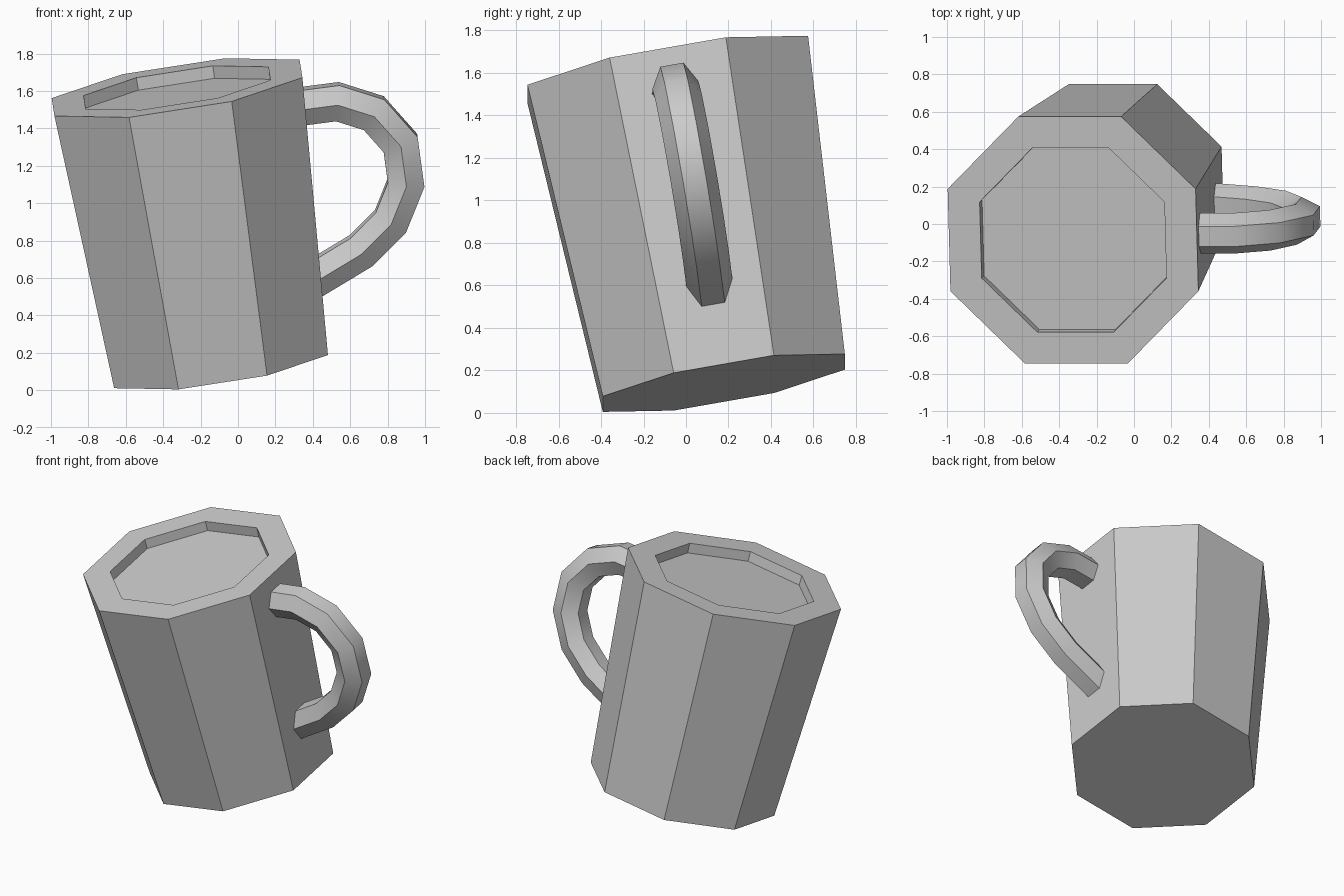
import bpy, bmesh, math
from mathutils import Vector, Matrix

if "Cube" in bpy.data.objects:
    bpy.data.objects.remove(bpy.data.objects["Cube"])

# Tilted mug frame: bottom centre, axis up the mug, handle direction
base = Vector((-0.097, 0.178, 0.141))
axis = Vector((-0.229, -0.264, 1.476))
height = axis.length
up = axis.normalized()
out = Vector((0.988, 0, 0.153))
out = (out - up * out.dot(up)).normalized()
side = up.cross(out)
frame = Matrix.Translation(base) @ Matrix((out, side, up)).transposed().to_4x4()


def loft(name, rings):
    """Skin a list of equal-sized rings and cap both ends."""
    bm = bmesh.new()
    loops = [[bm.verts.new(frame @ Vector(p)) for p in ring] for ring in rings]
    n = len(loops[0])
    for a, b in zip(loops, loops[1:]):
        for i in range(n):
            j = (i + 1) % n
            bm.faces.new((a[i], a[j], b[j], b[i]))
    bm.faces.new(loops[0][::-1])
    bm.faces.new(loops[-1])
    bmesh.ops.recalc_face_normals(bm, faces=bm.faces)
    mesh = bpy.data.meshes.new(name)
    bm.to_mesh(mesh)
    bm.free()
    obj = bpy.data.objects.new(name, mesh)
    bpy.context.collection.objects.link(obj)
    return obj


# Octagonal cup: tapered wall, rim and shallow recess holding the drink
profile = [(0.626, 0), (0.726, height), (0.541, height), (0.538, height - 0.068)]
angles = [math.radians(22.5 + 45 * k) for k in range(8)]
loft("mug_body", [[(r * math.cos(a), r * math.sin(a), z) for a in angles]
                  for r, z in profile])

# Handle: hexagonal section swept along a bowed path, mitred at each bend
path = [Vector(p) for p in [(0.60, 1.315), (0.836, 1.309), (1.019, 1.217),
                            (1.135, 1.034), (1.131, 0.815), (1.019, 0.624),
                            (0.839, 0.490), (0.56, 0.374)]]
radius = 0.11
rings = []
for i, p in enumerate(path):
    d_in = (p - path[max(i - 1, 0)]).normalized()
    d_out = (path[min(i + 1, len(path) - 1)] - p).normalized()
    t = (d_in + d_out).normalized()
    normal = Vector((-t.y, t.x))
    miter = 1 / max(t.dot(d_in), t.dot(d_out))
    ring = []
    for k in range(6):
        a = math.radians(60 * k)
        q = p + normal * (radius * miter * math.sin(a))
        ring.append((q.x, radius * math.cos(a), q.y))
    rings.append(ring)
handle = loft("mug_handle", rings)
bpy.context.view_layer.objects.active = handle
handle.select_set(True)
bpy.ops.object.shade_smooth_by_angle(angle=math.radians(40))
